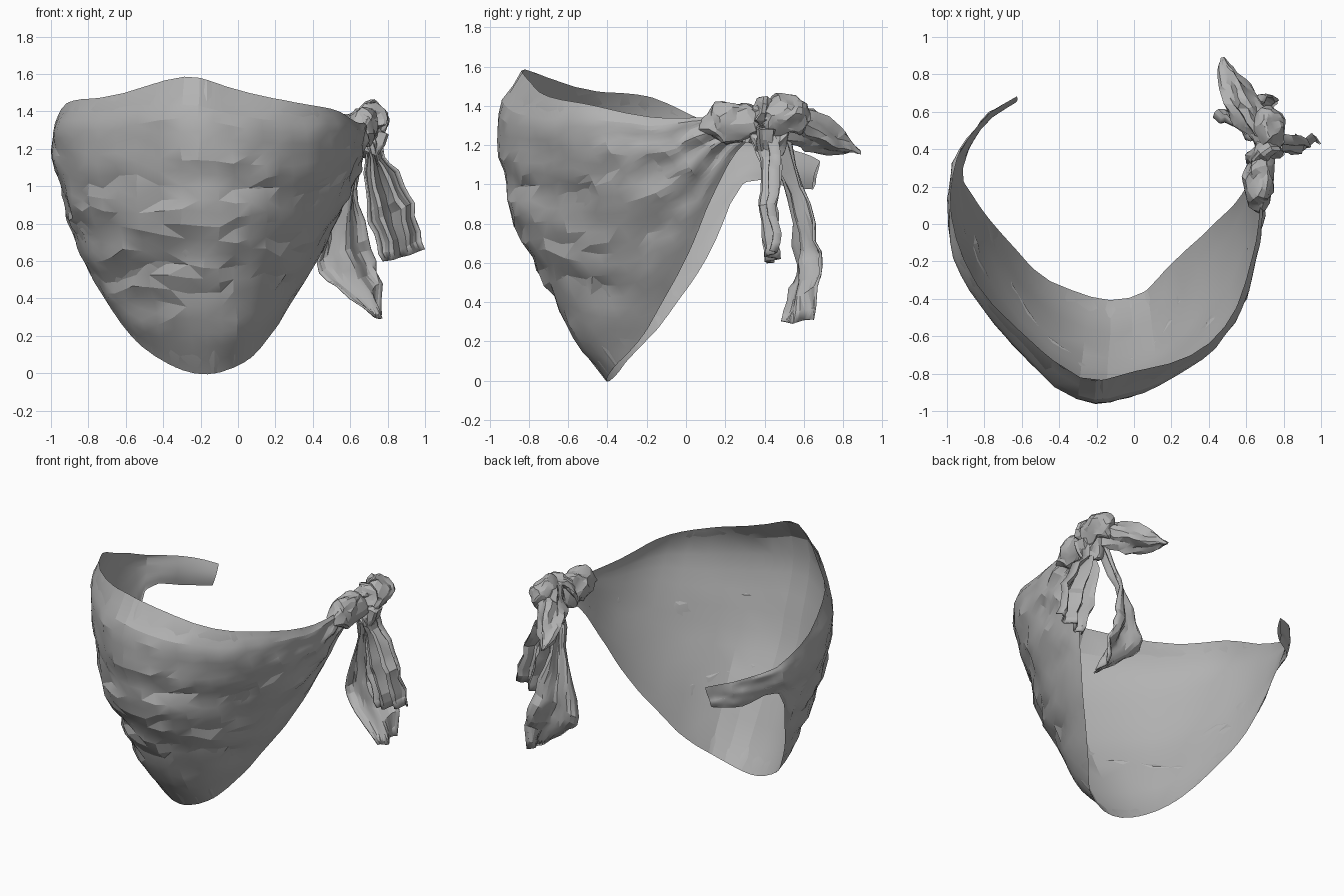
import bpy, bmesh, math
from mathutils import Vector, noise

cube = bpy.data.objects.get("Cube")
if cube:
    bpy.data.objects.remove(cube)

cloth_grey = bpy.data.materials.new("cloth_grey")
cloth_grey.use_nodes = True
GREY = (0.45, 0.45, 0.45, 1)
cloth_grey.diffuse_color = GREY
cloth_grey.node_tree.nodes["Principled BSDF"].inputs["Base Color"].default_value = GREY


def spline(points, t):
    """Smooth curve through the points, t from 0 to 1; works on any tuple size."""
    s = t * (len(points) - 1)
    i = min(int(s), len(points) - 2)
    f = s - i
    a, b, c, d = (Vector(points[min(max(i + k, 0), len(points) - 1)]) for k in (-1, 0, 1, 2))
    return 0.5 * (2 * b + (c - a) * f + (2 * a - 5 * b + 4 * c - d) * f * f
                  + (3 * b - a - 3 * c + d) * f ** 3)


def crumple(p, freq, amount):
    return noise.noise_vector(p * freq) * amount


def finish(bm, name, thickness=0, angle=18):
    bmesh.ops.triangulate(bm, faces=bm.faces[:])
    bmesh.ops.recalc_face_normals(bm, faces=bm.faces[:])
    mesh = bpy.data.meshes.new(name)
    bm.to_mesh(mesh)
    bm.free()
    mesh.materials.append(cloth_grey)
    obj = bpy.data.objects.new(name, mesh)
    bpy.context.collection.objects.link(obj)
    if thickness:
        solid = obj.modifiers.new("thickness", "SOLIDIFY")
        solid.thickness = thickness
        solid.offset = 0
    bpy.ops.object.select_all(action="DESELECT")
    bpy.context.view_layer.objects.active = obj
    obj.select_set(True)
    bpy.ops.object.shade_smooth_by_angle(angle=math.radians(angle))


def grid(name, nu, nv, place, closed=False, thickness=0):
    """Surface from place(u, v); closed joins the v direction into a tube."""
    bm = bmesh.new()
    rows = [[bm.verts.new(place(i / nu, j / nv)) for j in range(nv + (not closed))]
            for i in range(nu + 1)]
    for a, b in zip(rows, rows[1:]):
        for j in range(nv):
            k = (j + 1) % len(a)
            bm.faces.new((a[j], a[k], b[k], b[j]))
    if closed:
        bm.faces.new(rows[0])
        bm.faces.new(rows[-1])
    finish(bm, name, thickness)


def ribbon(name, edge_a, edge_b, pleats, depth):
    """Hanging tail between two edges, pleated along its length."""
    def place(u, v):
        a, b = spline(edge_a, u), spline(edge_b, u)
        side = (b - a).normalized()
        across = side.cross(Vector((0, 0, 1))).normalized()
        p = a.lerp(b, v)
        fold = depth * (1.2 - .5 * u) * math.sin(v * pleats * math.tau)
        return p + across * fold + crumple(p, 10, 0.03)
    grid(name, 12, 12, place, thickness=0.01)


def tube(name, path, squash=1.0):
    """Crumpled roll of cloth; path points are (x, y, z, radius)."""
    def place(u, v):
        q = spline(path, u)
        ahead = spline(path, min(u + 0.02, 1)).xyz - spline(path, max(u - 0.02, 0)).xyz
        side = ahead.cross(Vector((0, 0, 1))).normalized()
        up = side.cross(ahead).normalized()
        ang = v * math.tau
        ridge = 1 + 0.2 * math.sin(ang * 4 + u * 5)
        p = q.xyz + (side * math.cos(ang) * squash + up * math.sin(ang)) * q.w * ridge
        return p + crumple(p, 13, 0.025)
    grid(name, 14, 16, place, closed=True)


def lump(name, centre, radii):
    bm = bmesh.new()
    bmesh.ops.create_icosphere(bm, subdivisions=3, radius=1)
    for vert in bm.verts:
        p = Vector(c + r * k for c, r, k in zip(centre, radii, vert.co))
        vert.co = p + crumple(p, 14, 0.035)
    finish(bm, name)


# face cloth: top edge, bottom edge and outward bulge, from strap end to knot
TOP = [(-.63, .68, 1.12), (-.8, .56, 1.17), (-.94, .36, 1.22), (-.98, .1, 1.32),
       (-.91, -.2, 1.45), (-.69, -.5, 1.48), (-.29, -.82, 1.58), (0, -.79, 1.51),
       (.3, -.7, 1.45), (.52, -.5, 1.41), (.63, -.18, 1.345), (.67, .04, 1.34), (.68, .3, 1.36)]
BOTTOM = [(-.65, .65, .98), (-.8, .54, .98), (-.92, .3, 1.01), (-.85, .13, .67),
          (-.71, -.05, .39), (-.5, -.27, .13), (-.23, -.39, 0), (.02, -.38, .05),
          (.2, -.21, .24), (.41, -.02, .59), (.54, .11, .88), (.62, .24, 1.14), (.66, .34, 1.24)]
BULGE = [(b,) * 2 for b in (0, 0, .02, .04, .1, .15, .23, .23, .16, .11, .06, .03, 0)]
# share of the bulge from the top edge down to the bottom edge
DRAPE = [(d,) * 2 for d in (0, .6, .85, .93, .95, .97, .88, .7, .52, .36, 0)]


def drape(u, v):
    """Smooth shape of the cloth and the outward direction."""
    p = spline(TOP, u).lerp(spline(BOTTOM, u), v)
    out = Vector((p.x + .15, p.y - .15, 0)).normalized()
    p += out * spline(BULGE, u).x * spline(DRAPE, v).x
    return p + crumple(p, 5, .008), out


def outer_layer(u, v):
    p, out = drape(u, v)
    middle = math.sin(math.pi * v)
    # sagging folds low on the front, pleats gathering into the knot
    sag = noise.noise(Vector((p.x * 1.6, p.y * 1.6, p.z * 7 + abs(p.x + .2) * 2)))
    folds = .06 * sag * math.sin(math.pi * u) * (.3 + v)
    pleat = .014 * math.sin(v * 22) * max(0, u - .6) * 2.5
    return p + (out * (folds + pleat + .008) + crumple(p, 6, .012) + crumple(p, 11, .022)) * middle


def lining(u, v):
    p, out = drape(u, v)
    return p - out * .015 * math.sin(math.pi * v)


grid("face_cloth", 46, 22, outer_layer)
grid("cloth_lining", 30, 12, lining)

# knot
lump("knot_front", (.67, .23, 1.31), (.08, .16, .115))
lump("knot_back", (.715, .5, 1.355), (.08, .14, .1))
lump("tail_root", (.7, .45, 1.23), (.05, .08, .08))
tube("knot_wrap", [(.66, .32, 1.22, .04), (.66, .36, 1.35, .045), (.71, .4, 1.4, .05),
                   (.75, .4, 1.3, .05), (.7, .4, 1.18, .05)])
tube("knot_end", [(.7, .45, 1.33, .06), (.63, .57, 1.3, .09), (.56, .68, 1.25, .085),
                  (.5, .8, 1.2, .055), (.47, .89, 1.17, .012)], squash=.9)

# hanging tails
ribbon("outer_tail",
       [(.74, .4, 1.28), (.82, .42, 1.12), (.93, .43, .9), (.99, .44, .65)],
       [(.68, .4, 1.22), (.69, .42, 1.02), (.71, .42, .8), (.77, .42, .6)], 2.5, .05)
ribbon("inner_tail",
       [(.7, .48, 1.3), (.64, .59, 1.0), (.69, .66, .72), (.75, .68, .55), (.76, .64, .31)],
       [(.62, .44, 1.2), (.55, .52, .9), (.43, .56, .6), (.53, .52, .47), (.74, .48, .3)], 1.5, .025)
